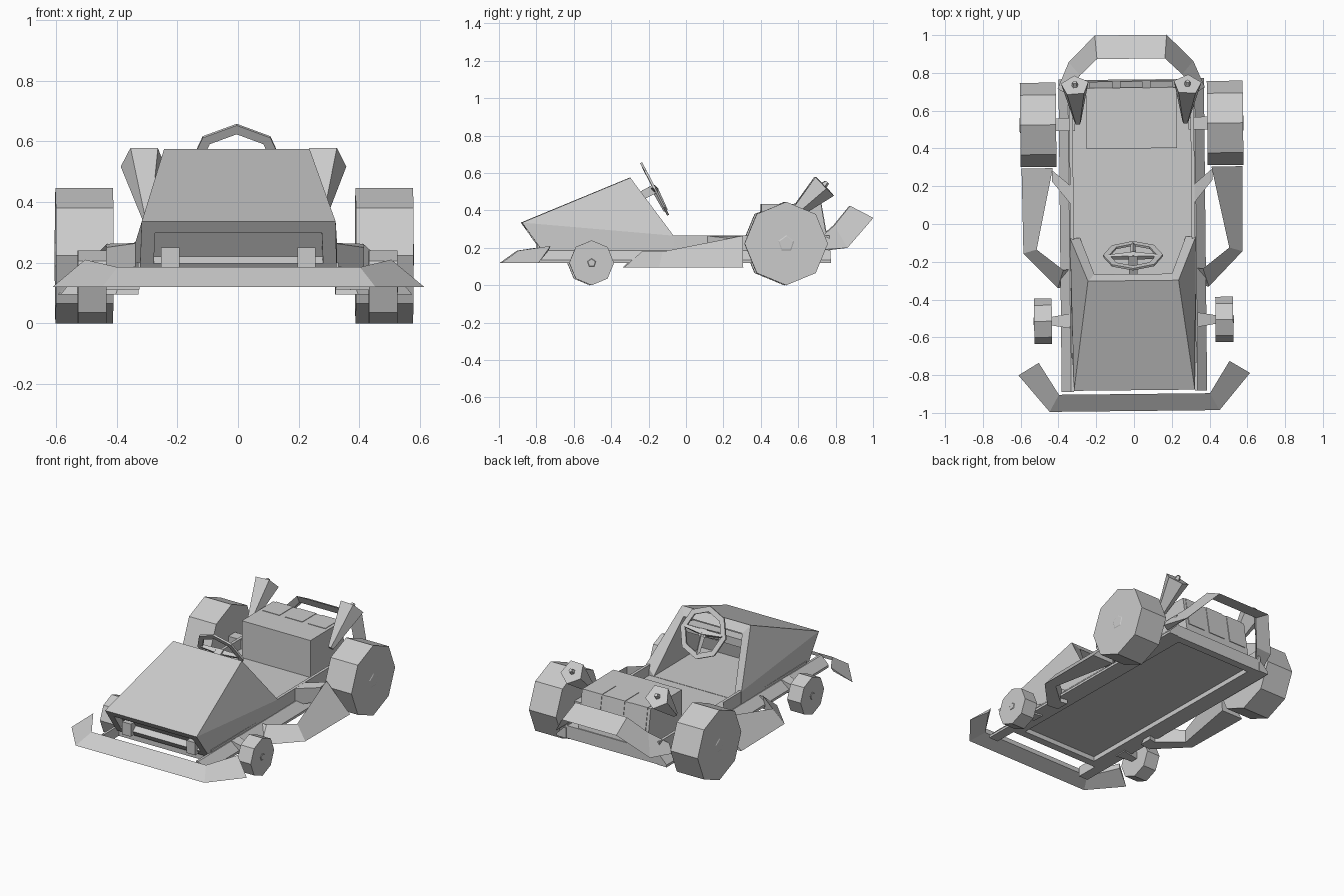
import bpy, bmesh, math
from mathutils import Vector, Matrix

cube = bpy.data.objects.get("Cube")
if cube:
    bpy.data.objects.remove(cube, do_unlink=True)

grey = bpy.data.materials.new("plain_grey")
grey.use_nodes = True
tone = (0.6, 0.6, 0.6, 1)
grey.diffuse_color = tone
grey.node_tree.nodes["Principled BSDF"].inputs["Base Color"].default_value = tone

# The whole kart stands turned by a hair
PLACE = Matrix.Translation((-0.007, 0, 0)) @ Matrix.Rotation(0.0105, 4, 'Z')


def finish(name, bm, mirror=False):
    """Optionally mirror across x, fix the normals and make a flat shaded object."""
    if mirror:
        copy = bmesh.ops.duplicate(bm, geom=bm.verts[:] + bm.edges[:] + bm.faces[:])
        for v in copy["geom"]:
            if isinstance(v, bmesh.types.BMVert):
                v.co.x = -v.co.x
    bmesh.ops.recalc_face_normals(bm, faces=bm.faces[:])
    bm.transform(PLACE)
    mesh = bpy.data.meshes.new(name)
    bm.to_mesh(mesh)
    bm.free()
    mesh.materials.append(grey)
    obj = bpy.data.objects.new(name, mesh)
    bpy.context.collection.objects.link(obj)


def loft(name, sections, mirror=False, closed=False):
    """Skin matching cross-sections, capped unless closed into a ring."""
    bm = bmesh.new()
    rings = [[bm.verts.new(p) for p in s] for s in sections]
    n = len(rings[0])
    pairs = list(zip(rings, rings[1:]))
    if closed:
        pairs.append((rings[-1], rings[0]))
    else:
        bm.faces.new(rings[0])
        bm.faces.new(rings[-1])
    for a, b in pairs:
        for i in range(n):
            j = (i + 1) % n
            bm.faces.new((a[i], a[j], b[j], b[i]))
    finish(name, bm, mirror)


def both_sides(half):
    """Turn the stations of one half into a full left-to-right run."""
    return [[(-x, y, z) for x, y, z in s] for s in reversed(half)] + half


def box(name, x, y, z, mirror=False):
    loft(name, [[(a, y[0], z[0]), (a, y[1], z[0]), (a, y[1], z[1]), (a, y[0], z[1])]
                for a in x], mirror)


def prism(name, p0, p1, r0, r1, n, spin=0.0, mirror=True):
    """Tapered n-sided bar whose first corner points up."""
    p0, p1 = Vector(p0), Vector(p1)
    d = (p1 - p0).normalized()
    u = Vector((0, 0, 1))
    u = (u - d * u.dot(d)).normalized()
    v = d.cross(u)
    angles = [spin + math.tau * i / n for i in range(n)]
    loft(name, [[p + (u * math.cos(a) + v * math.sin(a)) * r for a in angles]
                for p, r in ((p0, r0), (p1, r1))], mirror)


# Floor pan with a frame underneath, low walls and sloping side rails
box("floor_pan", (-0.33, 0.33), (-0.74, 0.765), (0.15, 0.2))
box("under_rail", (0.27, 0.33), (-0.74, 0.765), (0.12, 0.151), mirror=True)
for y in (-0.74, 0.715):
    box("under_crossbar", (-0.27, 0.27), (y, y + 0.05), (0.12, 0.151))
box("tub_wall", (0.312, 0.33), (-0.08, 0.765), (0.19, 0.265), mirror=True)
loft("side_rail", [[(0.32, y, 0.12), (0.32, y, 0.185), (0.335, y, 0.185), (0.385, y, 0.135),
                    (0.385, y, 0.12)] for y in (-0.885, 0.77)], mirror=True)

# Hood: hollow wedge, open towards the driver
bm = bmesh.new()
corners = {
    "nose": (0.32, -0.88, 0.335), "chin": (0.325, -0.755, 0.16),
    "peak": (0.24, -0.30, 0.575), "heel": (0.333, -0.07, 0.265), "foot": (0.333, -0.07, 0.16),
    "peak_in": (0.205, -0.265, 0.527), "heel_in": (0.28, -0.07, 0.202),
    "deep_top": (0.2, -0.50, 0.44), "deep_low": (0.28, -0.55, 0.202),
}
L = {k: bm.verts.new(p) for k, p in corners.items()}
R = {k: bm.verts.new((-p[0], p[1], p[2])) for k, p in corners.items()}
for a, b in (("nose", "peak"), ("peak", "peak_in"), ("peak_in", "deep_top"),
             ("deep_top", "deep_low"), ("deep_low", "heel_in"), ("foot", "chin")):
    bm.faces.new((L[a], L[b], R[b], R[a]))
for S in (L, R):
    for loop in (("nose", "peak", "heel"), ("nose", "heel", "foot", "chin"),
                 ("peak", "heel", "heel_in", "peak_in"),
                 ("peak_in", "heel_in", "deep_low", "deep_top")):
        bm.faces.new([S[k] for k in loop])
bm.faces.new((L["foot"], L["heel"], L["heel_in"], R["heel_in"], R["heel"], R["foot"]))
front = bm.faces.new((L["nose"], R["nose"], R["chin"], L["chin"]))
bmesh.ops.recalc_face_normals(bm, faces=bm.faces[:])
# Sunken front intake
bmesh.ops.inset_region(bm, faces=[front], thickness=0.064, depth=0)
bmesh.ops.inset_region(bm, faces=[front], thickness=0.002, depth=-0.04)
finish("hood", bm)
box("dashboard", (-0.205, 0.205), (-0.36, -0.29), (0.42, 0.47))

# Front bumper with swept wings and its brackets
loft("front_bumper", both_sides([
    [(0.40, -0.90, 0.185), (0.45, -0.99, 0.12), (0.40, -0.905, 0.16)],
    [(0.505, -0.73, 0.21), (0.613, -0.795, 0.12), (0.515, -0.74, 0.185)],
]))
box("bumper_bracket", (0.195, 0.255), (-0.80, -0.70), (0.17, 0.25), mirror=True)

# Rear bumper rising from the chassis
loft("rear_bumper", both_sides([
    [(0.18, 0.875, 0.425), (0.19, 1.0, 0.36), (0.18, 0.90, 0.375)],
    [(0.27, 0.79, 0.32), (0.33, 0.86, 0.20), (0.27, 0.80, 0.25)],
    [(0.355, 0.70, 0.24), (0.39, 0.72, 0.19), (0.345, 0.70, 0.18)],
]))

# Side guards: sloping panels that bend in to the body, plus rear struts
loft("side_guard", [
    [(0.42, 0.30, 0.265), (0.585, 0.30, 0.095), (0.43, 0.30, 0.095)],
    [(0.51, -0.13, 0.18), (0.58, -0.15, 0.095), (0.51, -0.13, 0.095)],
    [(0.37, -0.24, 0.18), (0.40, -0.335, 0.095), (0.37, -0.25, 0.095)],
    [(0.325, -0.235, 0.18), (0.325, -0.325, 0.095), (0.325, -0.24, 0.095)],
], mirror=True)
loft("guard_strut", [
    [(0.32, 0.10, z) for z in (0.16, 0.265)] + [(0.32, 0.20, z) for z in (0.265, 0.16)],
    [(0.425, 0.23, z) for z in (0.16, 0.25)] + [(0.425, 0.29, z) for z in (0.262, 0.16)],
], mirror=True)

# Wheels, hubs and axles
for label, y, r, inner, outer in (("front", -0.51, 0.12, 0.433, 0.527),
                                  ("rear", 0.53, 0.223, 0.4, 0.59)):
    prism(label + "_wheel", (inner, y, r), (outer, y, r), r, r, 8)
    prism(label + "_hub", (outer, y, r), (outer + 0.003, y, r), r * 0.2, r * 0.17, 5)
prism("front_axle", (0.33, -0.51, 0.15), (0.44, -0.51, 0.13), 0.055, 0.03, 4, math.pi / 4)
prism("rear_axle", (0.30, 0.53, 0.223), (0.41, 0.53, 0.223), 0.048, 0.048, 4, math.pi / 4)

# Engine block with thin ribs over its back edge
loft("engine", [[(x, 0.40, 0.19), (x, 0.40, 0.435), (x, 0.72, 0.435), (x, 0.76, 0.19)]
                for x in (-0.24, 0.24)])
for i in range(3):
    x = (i - 1) * 0.16
    loft("engine_rib", [[(a, 0.58, 0.434), (a, 0.58, 0.438), (a, 0.722, 0.438),
                         (a, 0.755, 0.25), (a, 0.74, 0.25)] for a in (x - 0.06, x + 0.06)])

# Flared exhausts with a small core in the mouth
tail, mouth = Vector((0.285, 0.54, 0.345)), Vector((0.298, 0.735, 0.534))
aim = (mouth - tail).normalized()
prism("exhaust", tail, mouth, 0.018, 0.077, 5, math.pi / 5)
prism("exhaust_core", mouth, mouth + aim * 0.025, 0.018, 0.012, 5, math.pi / 5)

# Steering wheel, spokes and column
centre = Vector((0, -0.168, 0.515))
up = Vector((0, -0.46, 0.89)).normalized()
side = Vector((1, 0, 0))
facing = Vector((0, 0.89, 0.46)).normalized()
ring = []
for i in range(8):
    a = math.tau * i / 8
    out = up * math.cos(a) + side * math.sin(a)
    ring.append([centre + out * r + facing * t
                 for r, t in ((0.158, -0.006), (0.158, 0.006), (0.125, 0.006), (0.125, -0.006))])
loft("steering_wheel", ring, closed=True)
prism("steering_spoke", centre, centre + side * 0.13 + up * 0.01, 0.022, 0.012, 4)
prism("lower_spoke", centre, centre - up * 0.13, 0.018, 0.012, 4, mirror=False)
prism("steering_column", centre - facing * 0.22, centre + facing * 0.008,
      0.028, 0.034, 4, math.pi / 4, mirror=False)
